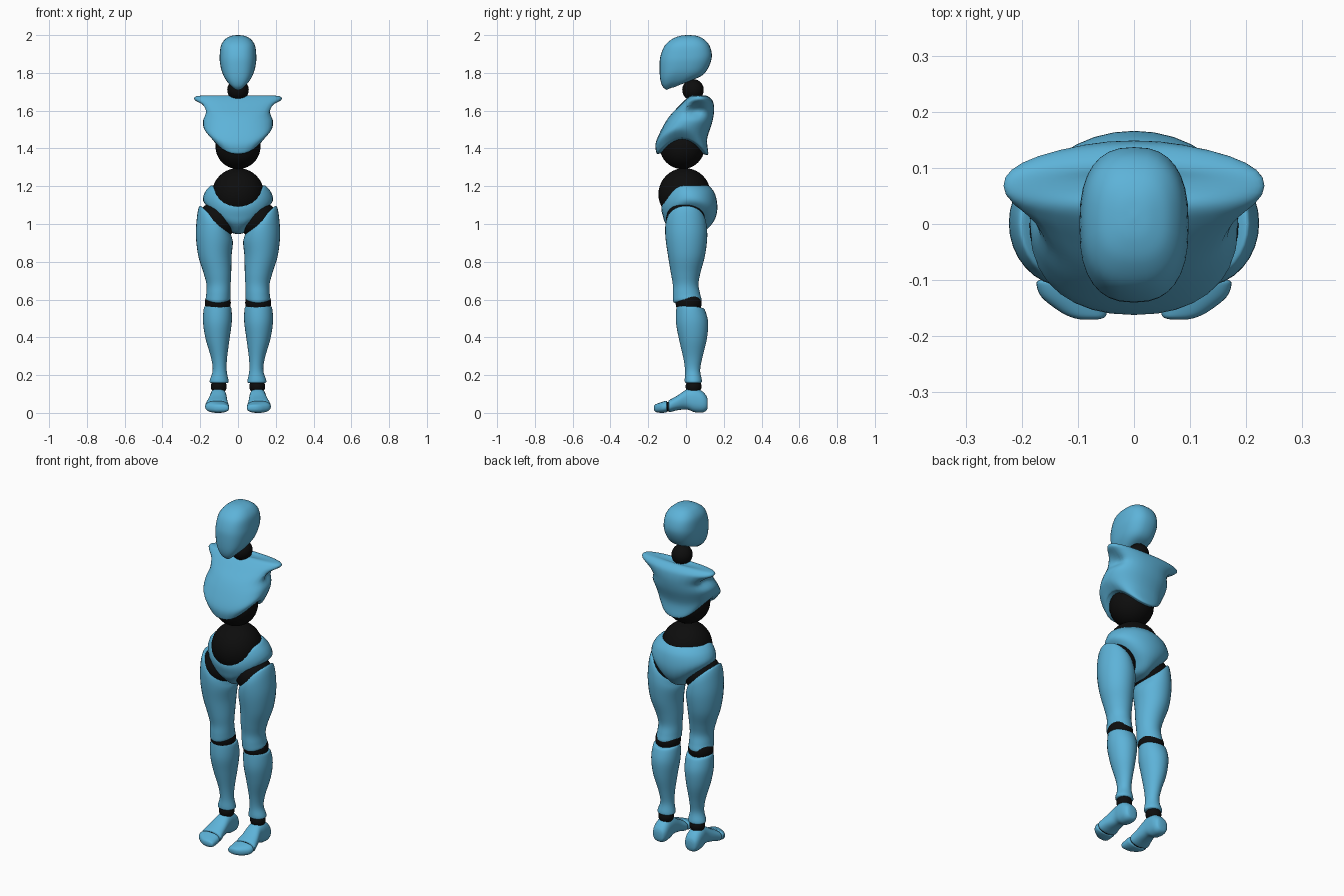
import bpy, bmesh, math
from mathutils import Vector

if "Cube" in bpy.data.objects:
    bpy.data.objects.remove(bpy.data.objects["Cube"])

N = 32      # points around each section
STEPS = 5   # interpolated sections between given ones


def material(name, rgb):
    m = bpy.data.materials.new(name)
    m.diffuse_color = (*rgb, 1)
    m.use_nodes = True
    m.node_tree.nodes["Principled BSDF"].inputs["Base Color"].default_value = m.diffuse_color
    return m


BLUE = material("shell_blue", (0.11, 0.45, 0.69))
BLACK = material("joint_black", (0.004, 0.004, 0.004))


def finish(name, bm, mat, angle=50):
    bmesh.ops.recalc_face_normals(bm, faces=bm.faces)
    me = bpy.data.meshes.new(name)
    bm.to_mesh(me)
    bm.free()
    me.materials.append(mat)
    ob = bpy.data.objects.new(name, me)
    bpy.context.collection.objects.link(ob)
    bpy.ops.object.select_all(action='DESELECT')
    ob.select_set(True)
    bpy.context.view_layer.objects.active = ob
    bpy.ops.object.shade_smooth_by_angle(angle=math.radians(angle))
    return ob


def spline(rows):
    """Catmull-Rom interpolation of the section parameters."""
    out = []
    for i in range(len(rows) - 1):
        a, b, c, d = (rows[max(0, min(len(rows) - 1, i + k))] for k in (-1, 0, 1, 2))
        for s in range(STEPS):
            t = s / STEPS
            out.append([0.5 * (2 * q + (r - p) * t + (2 * p - 5 * q + 4 * r - u) * t * t
                               + (3 * q - p - 3 * r + u) * t ** 3)
                        for p, q, r, u in zip(a, b, c, d)])
    return out + [rows[-1]]


def round_section(power):
    for k in range(N):
        a = 2 * math.pi * k / N
        c, s = math.cos(a), math.sin(a)
        yield (math.copysign(abs(c) ** (2 / power), c),
               math.copysign(abs(s) ** (2 / power), s))


def skin(name, rings, mirror=1, warp=None):
    """Bridge rings and close both ends with a fan."""
    bm = bmesh.new()
    loops = []
    for ring in rings:
        pts = [warp(p) if warp else p for p in ring]
        loops.append([bm.verts.new((p.x * mirror, p.y, p.z)) for p in pts])
    for a, b in zip(loops, loops[1:]):
        for k in range(N):
            bm.faces.new((a[k], a[(k + 1) % N], b[(k + 1) % N], b[k]))
    for loop in (loops[0], loops[-1]):
        mid = bm.verts.new(sum((v.co for v in loop), Vector()) / N)
        for k in range(N):
            bm.faces.new((loop[k], loop[(k + 1) % N], mid))
    return finish(name, bm, BLUE)


def upright(name, rows, power=2.0, mirror=1, warp=None):
    """Rows: centre x, radius x, front y, back y, z, front z shift, back z shift, side slope."""
    rows = [tuple(r) + (0,) * (8 - len(r)) for r in rows]
    rings = []
    for cx, rx, y0, y1, z, df, db, slope in spline(rows):
        rings.append([Vector((cx + rx * u, (y0 + y1) / 2 + (y1 - y0) / 2 * v,
                              z + (df if v < 0 else db) * v * v + slope * rx * u))
                      for u, v in round_section(power)])
    return skin(name, rings, mirror, warp)


def lengthwise(name, rows, power=2.4, mirror=1):
    """Rows: y, centre x, radius x, bottom z, top z."""
    rings = [[Vector((cx + rx * u, y, (z0 + z1) / 2 + (z1 - z0) / 2 * v))
              for u, v in round_section(power)] for y, cx, rx, z0, z1 in spline(rows)]
    return skin(name, rings, mirror)


def ball(name, loc, r, scale=(1, 1, 1)):
    bm = bmesh.new()
    bmesh.ops.create_uvsphere(bm, u_segments=32, v_segments=20, radius=r)
    for v in bm.verts:
        v.co = Vector(a * b for a, b in zip(v.co, scale)) + Vector(loc)
    return finish(name, bm, BLACK)


# Head and neck
upright("head", [
    (0, .025, -.105, -.05, 1.722, -.012, .008), (0, .058, -.125, .035, 1.755, -.025, .008),
    (0, .083, -.137, .09, 1.80, -.03, -.01), (0, .095, -.14, .122, 1.85, -.015, -.015),
    (0, .097, -.135, .137, 1.89), (0, .09, -.112, .124, 1.945),
    (0, .066, -.072, .092, 1.98), (0, .033, -.03, .055, 1.996),
    (0, .004, .008, .016, 2.0)], power=2.5)
ball("neck_joint", (0, .037, 1.71), .057)


# Chest shell with shoulder sockets pressed into its sides
def socket(p):
    d = ((p.y - .055) / .045) ** 2 + ((p.z - 1.605) / .035) ** 2
    return Vector((p.x * (1 - .2 * math.exp(-d)), p.y, p.z))


upright("chest", [
    (0, .128, -.148, .108, 1.455, -.085, -.09), (0, .142, -.158, .118, 1.46, -.08, -.085),
    (0, .178, -.16, .112, 1.50, -.07, -.05), (0, .186, -.128, .138, 1.545, -.04, -.01),
    (0, .18, -.088, .148, 1.59, -.02), (0, .208, -.04, .147, 1.632, -.01),
    (0, .234, -.005, .138, 1.657), (0, .224, .018, .118, 1.675),
    (0, .17, .035, .10, 1.68), (0, .06, .05, .085, 1.675)], power=2.3, warp=socket)

# Waist balls
ball("waist_joint", (0, -.02, 1.41), .119)
ball("belly_joint", (0, -.008, 1.158), .138)

# Pelvis shell, open low at the front around the belly ball
upright("pelvis", [
    (0, .128, -.118, .105, 1.20, -.105, 0), (0, .145, -.128, .12, 1.203, -.105, 0),
    (0, .175, -.13, .152, 1.168, -.095, -.005), (0, .185, -.122, .166, 1.125, -.085, -.03),
    (0, .155, -.11, .157, 1.085, -.08, -.05), (0, .085, -.085, .125, 1.015, -.04, -.03),
    (0, .045, -.055, .085, .962, -.01, -.005), (0, .012, -.02, .04, .947)])

# Legs, mirrored left and right
for side, m in (("left", 1), ("right", -1)):
    ball(side + "_hip_joint", (m * .108, -.003, 1.02), .103)
    upright(side + "_thigh", [
        (.123, .07, -.085, .085, 1.03, 0, 0, .9), (.123, .083, -.1, .1, 1.022, 0, 0, .85),
        (.125, .092, -.11, .11, .985, 0, 0, .6), (.125, .098, -.108, .112, .92, 0, 0, .2),
        (.122, .088, -.095, .1, .83), (.109, .073, -.08, .076, .74),
        (.103, .064, -.07, .066, .68), (.104, .064, -.07, .075, .63),
        (.106, .065, -.068, .083, .602, -.012, -.008),
        (.106, .056, -.058, .073, .594, -.012, -.008)], mirror=m)
    ball(side + "_knee_joint", (m * .107, .014, .583), .069)
    upright(side + "_shin", [
        (.108, .062, -.042, .088, .565, .012, -.01), (.108, .073, -.05, .1, .553, .012, -.008),
        (.109, .076, -.053, .117, .48), (.108, .063, -.037, .11, .39),
        (.1, .042, -.014, .086, .29), (.097, .037, -.005, .075, .225),
        (.1, .049, -.007, .084, .175), (.1, .049, -.005, .083, .162),
        (.1, .04, .003, .075, .157)], mirror=m)
    ball(side + "_ankle_joint", (m * .102, .04, .14), .042)
    lengthwise(side + "_foot", [
        (.115, .105, .02, .03, .07), (.108, .105, .035, .012, .09),
        (.085, .105, .044, .002, .115), (.045, .105, .045, .004, .133),
        (.005, .104, .045, .018, .125), (-.045, .109, .054, .014, .092),
        (-.085, .111, .062, .004, .07), (-.092, .111, .057, .008, .064)], mirror=m)
    ball(side + "_toe_joint", (m * .111, -.096, .033), .026, (1.9, 1, 1))
    lengthwise(side + "_toes", [
        (-.1, .111, .057, .006, .06), (-.106, .111, .063, .002, .064),
        (-.13, .106, .059, 0, .057), (-.155, .091, .043, .003, .048),
        (-.166, .082, .03, .01, .042), (-.17, .08, .016, .018, .034)], mirror=m)
